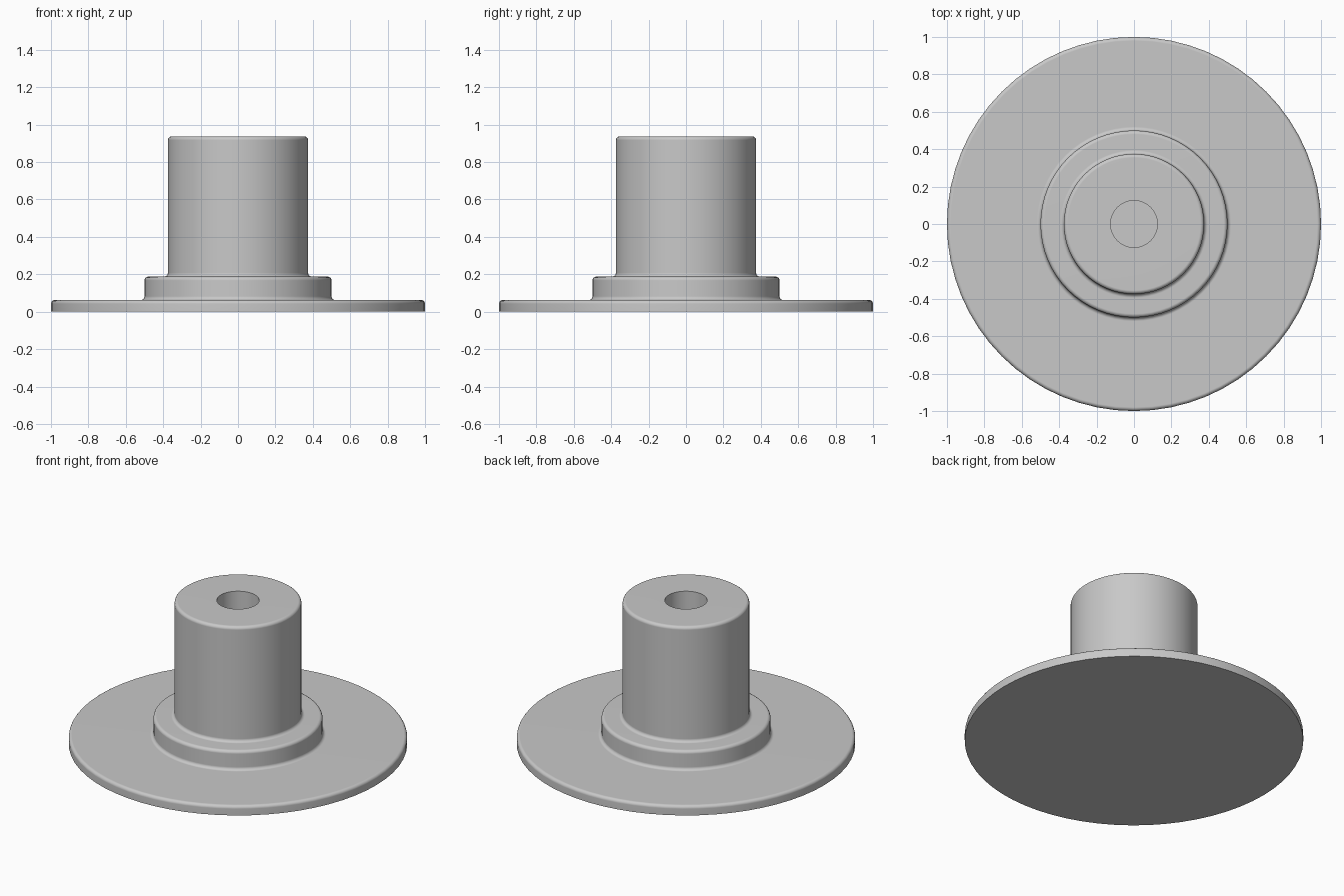
import bpy
import bmesh
from math import tau
from mathutils import Vector

SEGMENTS = 64
FILLET = 0.02
ARC_STEPS = 4

cube = bpy.data.objects.get("Cube")
if cube:
    bpy.data.objects.remove(cube, do_unlink=True)

# Single grey material
grey = bpy.data.materials.new("plain grey")
grey.use_nodes = True
colour = (0.58, 0.58, 0.58, 1)
grey.diffuse_color = colour
grey.node_tree.nodes["Principled BSDF"].inputs["Base Color"].default_value = colour

# Half profile as (radius, height, rounded corner?)
BASE, COLLAR, TOP = 0.0625, 0.1875, 0.9375
corners = [
    (0, 0, False),
    (1, 0, False), (1, BASE, True),               # base disc
    (0.5, BASE, True), (0.5, COLLAR, True),       # collar
    (0.375, COLLAR, True), (0.375, TOP, True),    # post
    (0.125, TOP, False), (0.125, BASE, False),    # bore
    (0, BASE, False),
]


def rounded_profile(corners):
    """Replace each rounded right-angle corner by a quarter arc."""
    points = []
    for i, (r, z, rounded) in enumerate(corners):
        p = Vector((r, 0, z))
        if not rounded:
            points.append(p)
            continue
        before, after = (Vector((c[0], 0, c[1])) for c in (corners[i - 1], corners[i + 1]))
        to_before = (before - p).normalized()
        to_after = (after - p).normalized()
        centre = p + (to_before + to_after) * FILLET
        for k in range(ARC_STEPS + 1):
            direction = (-to_after).slerp(-to_before, k / ARC_STEPS)
            points.append(centre + direction * FILLET)
    return points


# Lathe the profile into one solid
bm = bmesh.new()
verts = [bm.verts.new(p) for p in rounded_profile(corners)]
edges = [bm.edges.new(pair) for pair in zip(verts, verts[1:])]
bmesh.ops.spin(bm, geom=verts + edges, cent=(0, 0, 0), axis=(0, 0, 1),
               angle=tau, steps=SEGMENTS, use_merge=True)
bmesh.ops.remove_doubles(bm, verts=bm.verts, dist=0.0001)
bmesh.ops.recalc_face_normals(bm, faces=bm.faces)
mesh = bpy.data.meshes.new("flanged_post")
bm.to_mesh(mesh)
bm.free()

post = bpy.data.objects.new("flanged_post", mesh)
bpy.context.collection.objects.link(post)
mesh.materials.append(grey)

# Smooth the round walls, keep the hard rims and flat faces crisp
bpy.ops.object.select_all(action="DESELECT")
post.select_set(True)
bpy.context.view_layer.objects.active = post
bpy.ops.object.shade_smooth_by_angle(angle=0.6)
weighted = post.modifiers.new("flat faces", "WEIGHTED_NORMAL")
weighted.keep_sharp = True
